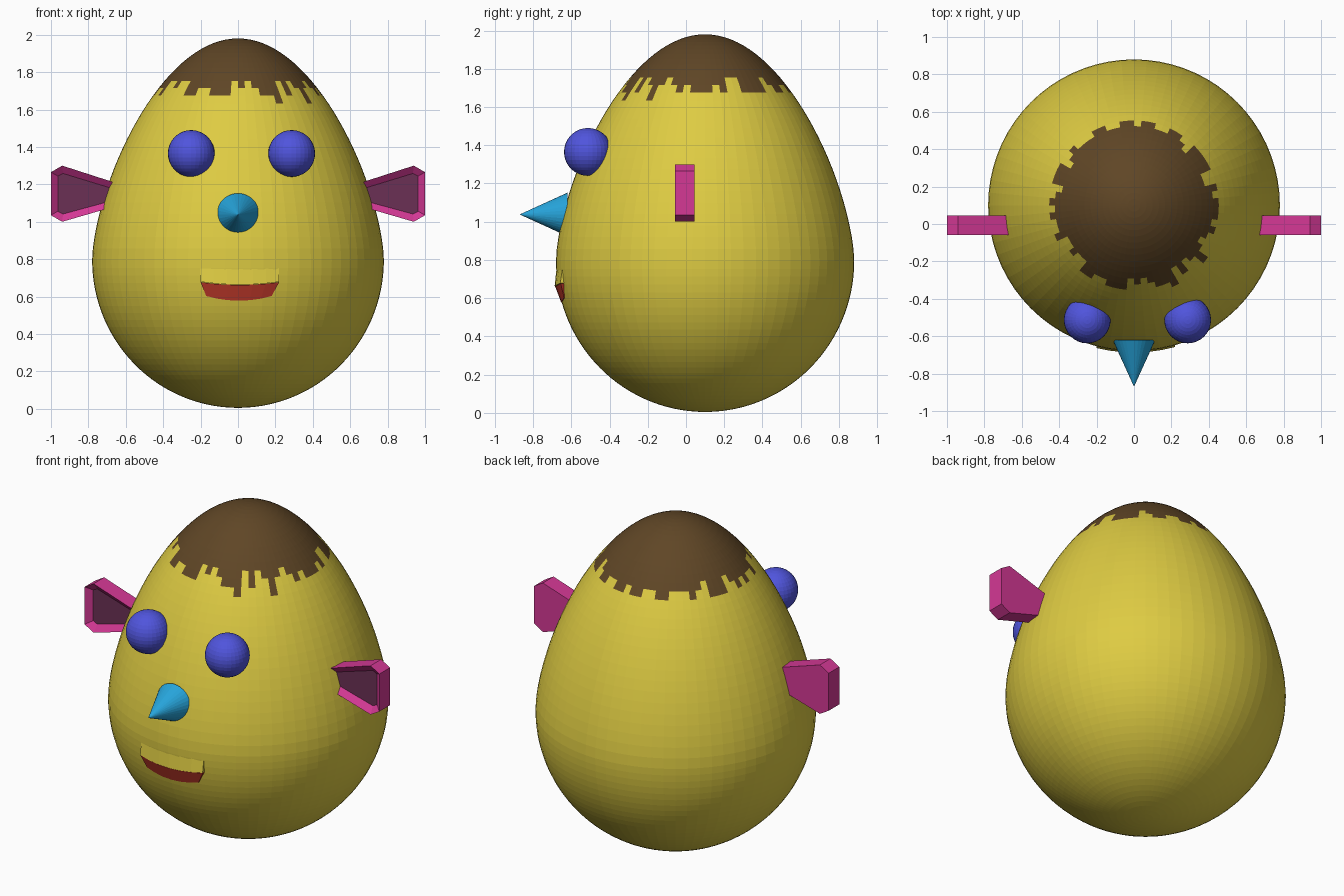
import bpy, bmesh, math, random
from mathutils import Matrix, Vector

if "Cube" in bpy.data.objects:
    bpy.data.objects.remove(bpy.data.objects["Cube"])

random.seed(4)
CY = 0.10          # egg axis in y
ZW = 0.795         # height of the widest ring


def mat(name, rgb):
    m = bpy.data.materials.new(name)
    m.diffuse_color = (*rgb, 1)
    m.use_nodes = True
    m.node_tree.nodes["Principled BSDF"].inputs["Base Color"].default_value = m.diffuse_color
    return m


YELLOW = mat("yellow skin", (0.73, 0.60, 0.055))
BROWN = mat("brown hair", (0.115, 0.061, 0.019))
BLUE = mat("blue", (0.08, 0.09, 0.72))
CYAN = mat("cyan", (0.02, 0.38, 0.72))
RED = mat("red", (0.58, 0.045, 0.026))
PINK = mat("pink", (0.66, 0.04, 0.30))
PLUM = mat("plum", (0.147, 0.03, 0.09))


def finish(name, bm, *mats):
    bmesh.ops.recalc_face_normals(bm, faces=bm.faces)
    me = bpy.data.meshes.new(name)
    bm.to_mesh(me)
    bm.free()
    for m in mats:
        me.materials.append(m)
    ob = bpy.data.objects.new(name, me)
    bpy.context.collection.objects.link(ob)
    return ob


def egg_taper(u):
    """Narrowing of the upper half, u = -1 bottom .. 1 top."""
    return 1 - 0.2 * u * u / (u + 0.1) if u > 0 else 1


def egg_radius(z):
    u = (z - ZW) / (1.185 if z > ZW else 0.79)
    return 0.78 * math.sqrt(max(0, 1 - u * u)) * egg_taper(u)


def egg_front(x, z):
    return CY - math.sqrt(egg_radius(z) ** 2 - x * x)


# Egg body with ragged hair cap chosen by height
bm = bmesh.new()
SEG = 72
bmesh.ops.create_uvsphere(bm, u_segments=SEG, v_segments=60, radius=1)
for v in bm.verts:
    u = v.co.z
    k = 0.78 * egg_taper(u)
    v.co = (v.co.x * k, v.co.y * k + CY, ZW + u * (1.185 if u > 0 else 0.79))
ragged = [random.choice((1.69, 1.69, 1.72, 1.74)) for _ in range(SEG)]
for f in bm.faces:
    c = f.calc_center_median()
    seg = int((math.atan2(c.y - CY, c.x) / math.tau % 1) * SEG)
    stray = c.y < 0 and any(math.hypot(c.x - a, c.z - 1.645) < 0.024 for a in (0.215, 0.37))
    f.material_index = int(c.z > ragged[seg] or stray)
finish("egg_body", bm, YELLOW, BROWN)

# Eyes
for side, x in (("left", -0.25), ("right", 0.287)):
    bm = bmesh.new()
    bmesh.ops.create_uvsphere(bm, u_segments=32, v_segments=18, radius=0.125,
                              matrix=Matrix.Translation((x, -0.513, 1.365)))
    finish(side + "_eye", bm, BLUE)

# Cone nose pointing forward
bm = bmesh.new()
bmesh.ops.create_cone(bm, cap_ends=True, segments=32, radius1=0.114, radius2=0, depth=0.25,
                      matrix=Matrix.Translation((0, -0.745, 1.038)) @ Matrix.Rotation(math.pi / 2, 4, 'X'))
finish("nose", bm, CYAN)

# Mouth: curved wedge following the egg, jutting out at its upper edge
bm = bmesh.new()
N = 6
rows = []
for i in range(N + 1):
    s = -1 + 2 * i / N
    xt, xb = 0.01 + 0.21 * s, 0.005 + 0.175 * s
    zt, zb = 0.662 + 0.015 * s * s, 0.578 + 0.025 * s * s
    yt, yb = egg_front(xt, zt) - 0.016, egg_front(xb, zb) - 0.003
    rows.append([bm.verts.new(p) for p in
                 ((xt, yt, zt), (xb, yb, zb), (xb, yb + 0.05, zb), (xt, yt + 0.06, zt))])
for a, b in zip(rows, rows[1:]):
    for j in range(4):
        bm.faces.new((a[j], a[(j + 1) % 4], b[(j + 1) % 4], b[j]))
bm.faces.new(rows[0])
bm.faces.new(rows[-1])
finish("mouth", bm, RED)

# Upper lip: low skin ridge above the mouth
bm = bmesh.new()
rows = []
for i in range(N + 1):
    x = 0.01 + 0.21 * (-1 + 2 * i / N)
    zt = 0.664 + 0.015 * (2 * i / N - 1) ** 2
    rows.append([bm.verts.new(p) for p in
                 ((x, egg_front(x, zt) - 0.018, zt), (x, egg_front(x, 0.77) + 0.004, 0.77),
                  (x, egg_front(x, zt) + 0.03, zt))])
for a, b in zip(rows, rows[1:]):
    for j in range(3):
        bm.faces.new((a[j], a[(j + 1) % 3], b[(j + 1) % 3], b[j]))
bm.faces.new(rows[0])
bm.faces.new(rows[-1])
finish("upper_lip", bm, YELLOW)

# Ears: flared plates with a recessed plum panel in front
PROFILE = [(0.63, 1.09), (0.94, 1.0), (1.0, 1.035), (1.0, 1.265), (0.94, 1.30), (0.63, 1.20)]
for side, sx in (("left", -1), ("right", 1)):
    bm = bmesh.new()
    front = bm.faces.new([bm.verts.new((sx * x, -0.058, z)) for x, z in PROFILE])
    ext = bmesh.ops.extrude_face_region(bm, geom=[front], use_keep_orig=True)
    for v in ext["geom"]:
        if isinstance(v, bmesh.types.BMVert):
            v.co.y = 0.045
    bmesh.ops.recalc_face_normals(bm, faces=bm.faces)
    front = min(bm.faces, key=lambda f: f.calc_center_median().y)
    bmesh.ops.inset_individual(bm, faces=[front], thickness=0.042)
    for v in front.verts:
        v.co.y += 0.03
    front.material_index = 1
    finish(side + "_ear", bm, PINK, PLUM)
